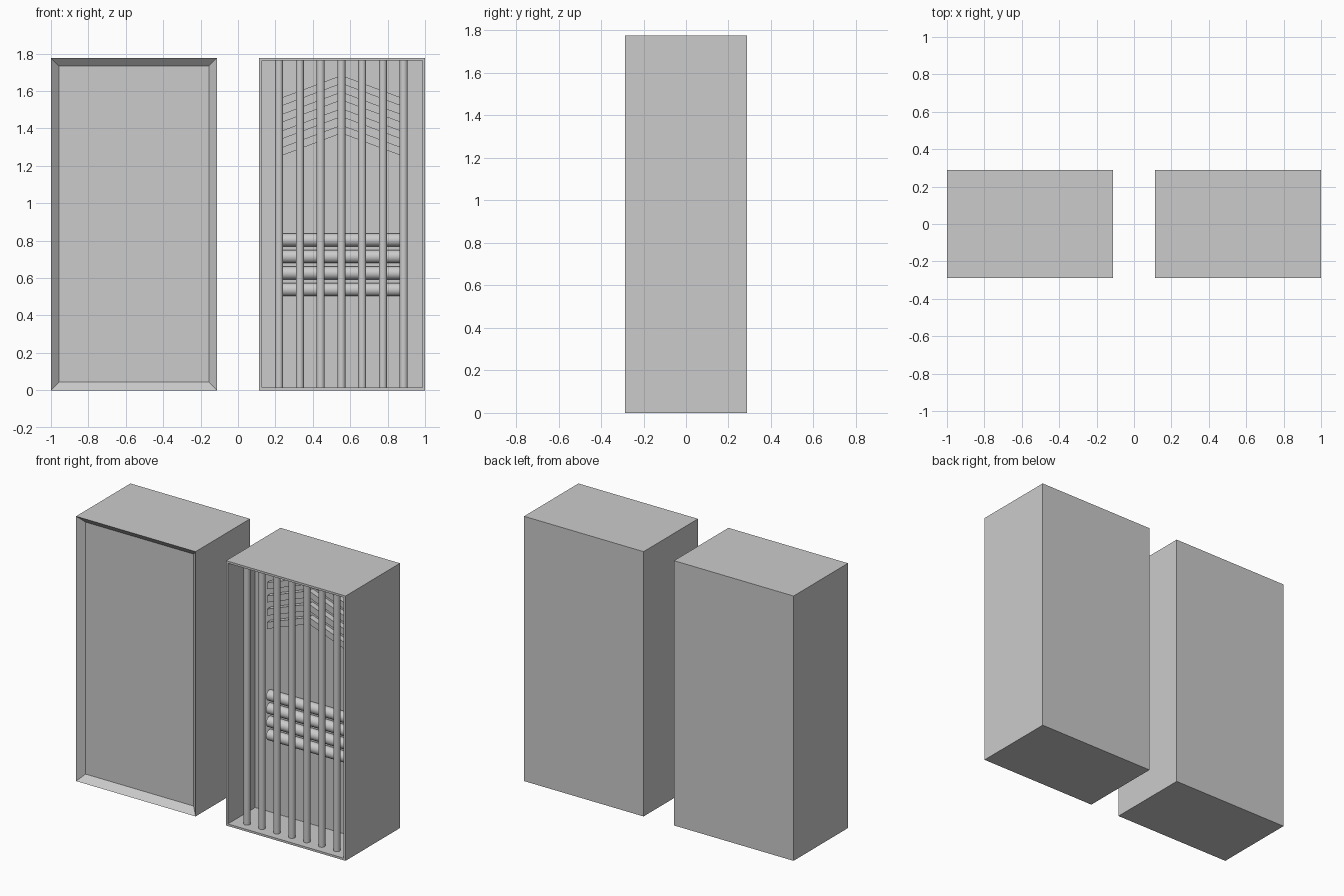
import bpy, bmesh
from math import pi

if "Cube" in bpy.data.objects:
    bpy.data.objects.remove(bpy.data.objects["Cube"])

Y0, H = -0.288, 1.776          # front plane, cabinet height


def finish(bm, name):
    me = bpy.data.meshes.new(name)
    bmesh.ops.recalc_face_normals(bm, faces=bm.faces)
    bm.to_mesh(me)
    bm.free()
    ob = bpy.data.objects.new(name, me)
    bpy.context.collection.objects.link(ob)
    return ob


def cabinet(name, x0, x1, rim, depth, slope):
    """Box whose front is inset by rim, then recessed, narrowing by slope."""
    def ring(inset, y):
        a, b, c, d = x0 + inset, x1 - inset, inset, H - inset
        return [bm.verts.new(p) for p in
                ((a, y, c), (b, y, c), (b, y, d), (a, y, d))]
    bm = bmesh.new()
    rings = [ring(0, -Y0), ring(0, Y0)]
    if rim:
        rings.append(ring(rim, Y0))
    rings.append(ring(rim + slope, Y0 + depth))
    for r, s in zip(rings, rings[1:]):
        for i in range(4):
            j = (i + 1) % 4
            bm.faces.new((r[i], r[j], s[j], s[i]))
    bm.faces.new(rings[0])
    bm.faces.new(rings[-1])
    return finish(bm, name)


def rod(name, loc, radius, length, rot=(0, 0, 0)):
    bpy.ops.mesh.primitive_cylinder_add(vertices=32, radius=radius, depth=length,
                                        location=loc, rotation=rot)
    ob = bpy.context.object
    ob.name = name
    bpy.ops.object.shade_smooth_by_angle()
    return ob


def chevron(name, cx, half, z_end, rise, thick, y0, y1):
    pts = [(cx - half, z_end), (cx, z_end + rise), (cx + half, z_end)]
    bm = bmesh.new()
    cols = [[bm.verts.new(p) for p in ((x, y0, z), (x, y1, z),
                                       (x, y1, z - thick), (x, y0, z - thick))]
            for x, z in pts]
    for r, s in zip(cols, cols[1:]):
        for i in range(4):
            j = (i + 1) % 4
            bm.faces.new((r[i], r[j], s[j], s[i]))
    bm.faces.new(cols[0])
    bm.faces.new(cols[-1])
    return finish(bm, name)


# Closed panel with bevelled frame, and open cage cabinet
cabinet("framed_panel", -1.0, -0.113, 0, 0.04, 0.043)
cabinet("cage_cabinet", 0.113, 1.0, 0.014, 0.289, 0)

CX = 0.553
# Vertical cage bars
for i in range(7):
    rod(f"cage_bar_{i}", (CX + (i - 3) * 0.111, Y0 + 0.07, H / 2), 0.0215, H - 0.024)

# Horizontal rolls and chevron slats on the back wall
for i in range(4):
    rod(f"horizontal_roll_{i}", (CX, Y0 + 0.278, 0.538 + i * 0.0885),
        0.035, 0.626, (0, pi / 2, 0))
    chevron(f"chevron_slat_{i}", CX, 0.313, 1.567 - i * 0.0886, 0.117, 0.0443,
            Y0 + 0.25, Y0 + 0.295)
